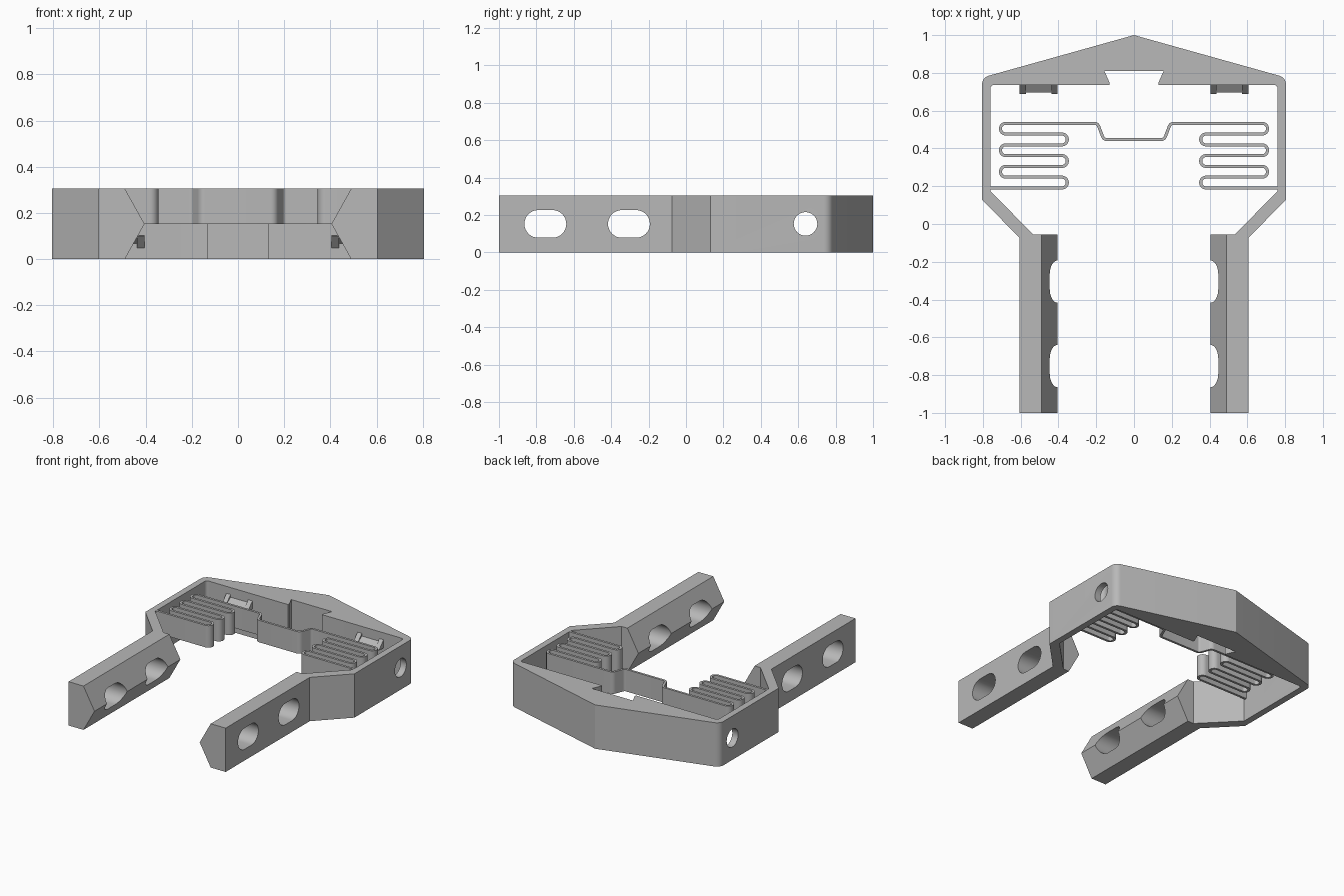
import bpy, bmesh, math
from mathutils import Vector

cube = bpy.data.objects.get("Cube")
if cube:
    bpy.data.objects.remove(cube, do_unlink=True)

HEIGHT = 0.305
MID = HEIGHT / 2

grey = bpy.data.materials.new("plain grey")
grey.use_nodes = True
grey.diffuse_color = (0.48, 0.48, 0.48, 1)
grey.node_tree.nodes["Principled BSDF"].inputs["Base Color"].default_value = (0.48, 0.48, 0.48, 1)


def fillet(points, closed, steps=8):
    """Round every (x, y, radius) corner of a path."""
    out = []
    n = len(points)
    for i, p in enumerate(points):
        c = Vector(p[:2])
        r = p[2] if len(p) > 2 else 0
        if r == 0 or (not closed and i in (0, n - 1)):
            out.append(c)
            continue
        a = (Vector(points[i - 1][:2]) - c).normalized()
        b = (Vector(points[(i + 1) % n][:2]) - c).normalized()
        half = a.angle(b) / 2
        centre = c + (a + b).normalized() * (r / math.sin(half))
        start = c + a * (r / math.tan(half)) - centre
        end = c + b * (r / math.tan(half)) - centre
        sweep = start.angle_signed(end)
        for k in range(steps + 1):
            t = -sweep * k / steps
            out.append(centre + Vector((start.x * math.cos(t) - start.y * math.sin(t),
                                        start.x * math.sin(t) + start.y * math.cos(t))))
    clean = [out[0]]
    for p in out[1:]:
        if (p - clean[-1]).length > 1e-4:
            clean.append(p)
    return clean


def prism(name, points, low, high, axis):
    """Extrude a 2D outline along one axis."""
    place = {"x": lambda u, v, w: (w, u, v),
             "y": lambda u, v, w: (u, w, v),
             "z": lambda u, v, w: (u, v, w)}[axis]
    bm = bmesh.new()
    rings = [[bm.verts.new(place(p[0], p[1], w)) for p in points] for w in (low, high)]
    bm.faces.new(rings[0])
    bm.faces.new(rings[1])
    n = len(points)
    for i in range(n):
        j = (i + 1) % n
        bm.faces.new((rings[0][i], rings[0][j], rings[1][j], rings[1][i]))
    bmesh.ops.recalc_face_normals(bm, faces=bm.faces[:])
    mesh = bpy.data.meshes.new(name)
    bm.to_mesh(mesh)
    bm.free()
    mesh.materials.append(grey)
    ob = bpy.data.objects.new(name, mesh)
    bpy.context.collection.objects.link(ob)
    return ob


def smooth(ob):
    bpy.ops.object.select_all(action="DESELECT")
    ob.select_set(True)
    bpy.context.view_layer.objects.active = ob
    bpy.ops.object.shade_smooth_by_angle(angle=math.radians(30))


def cut(ob, cutter):
    mod = ob.modifiers.new("cut", "BOOLEAN")
    mod.operation = "DIFFERENCE"
    mod.solver = "EXACT"
    mod.object = cutter
    bpy.context.view_layer.objects.active = ob
    bpy.ops.object.modifier_apply(modifier=mod.name)


def slot(name, y, radius, length):
    """Round-ended cutter running across the whole width."""
    pts = []
    for side, first in ((1, -90), (-1, 90)):
        for k in range(17):
            a = math.radians(first + 180 * k / 16)
            p = Vector((y + side * length / 2 + radius * math.cos(a), MID + radius * math.sin(a)))
            if not any((p - q).length < 1e-4 for q in pts):
                pts.append(p)
    ob = prism(name, pts, -1, 1, "x")
    ob.hide_render = True
    return ob


def mirrored(points):
    return [(-p[0], *p[1:]) for p in points]


# Frame: peaked back, side walls, diagonal shoulders and dovetail notch
half = [(0.805, 0.775, 0.05), (0.805, 0.13), (0.605, -0.075), (0.605, -0.055),
        (0.535, -0.055), (0.76, 0.175), (0.76, 0.737, 0.02), (0.13, 0.737),
        (0.13, 0.75), (0.157, 0.81)]
outline = [(0, 1)] + half + mirrored(half)[::-1]
frame = prism("frame", fillet(outline, True), 0, HEIGHT, "z")

# Arms with a pointed inner edge
section = [(0.605, 0), (0.605, HEIGHT), (0.49, HEIGHT), (0.405, MID), (0.49, 0)]
arms = [prism("left_arm", section, -1, -0.055, "y"),
        prism("right_arm", mirrored(section), -1, -0.055, "y")]

# Holes through walls and arms
cutters = [slot("wall_hole_cutter", 0.639, 0.063, 0)]
cut(frame, cutters[0])
for y in (-0.752, -0.305):
    cutter = slot("arm_slot_cutter", y, 0.074, 0.076)
    cutters.append(cutter)
    for arm in arms:
        cut(arm, cutter)
for cutter in cutters:
    bpy.data.objects.remove(cutter, do_unlink=True)

# Folded spring between the side walls
PITCH, TOP = 0.057, 0.533
R = PITCH / 2 - 0.0001
path = [(-0.765, TOP - 6 * PITCH)]
for i in range(6, 0, -1):
    x = -0.353 if i % 2 == 0 else -0.707
    path += [(x, TOP - i * PITCH, R), (x, TOP - (i - 1) * PITCH, R)]
path += [(-0.193, TOP, 0.025), (-0.16, 0.447, 0.025)]
line = fillet(path + mirrored(path)[::-1], False)
left_edge, right_edge = [], []
for i, p in enumerate(line):
    d = (line[min(i + 1, len(line) - 1)] - line[max(i - 1, 0)]).normalized()
    offset = Vector((-d.y, d.x)) * 0.008
    left_edge.append(p + offset)
    right_edge.append(p - offset)
spring = prism("spring", left_edge + right_edge[::-1], MID, HEIGHT, "z")

# Catches on the back wall: wedge prongs joined by a recessed web, above and below
for side, word in ((1, "left"), (-1, "right")):
    for flip, level in ((False, "lower"), (True, "upper")):
        def z(v):
            return HEIGHT - v if flip else v
        wedge = [(0.74, z(0.045)), (0.688, z(0.1)), (0.688, z(0.105)), (0.74, z(0.105))]
        web = [(0.74, z(0.065)), (0.697, z(0.095)), (0.697, z(0.105)), (0.74, z(0.105))]
        for part, shape, a, b in (("outer_prong", wedge, 0.573, 0.605),
                                  ("inner_prong", wedge, 0.405, 0.438),
                                  ("catch_web", web, 0.438, 0.573)):
            lo, hi = sorted((a * side, b * side))
            prism(f"{word}_{level}_{part}", shape, lo, hi, "x")

for ob in [frame, spring] + arms:
    smooth(ob)
